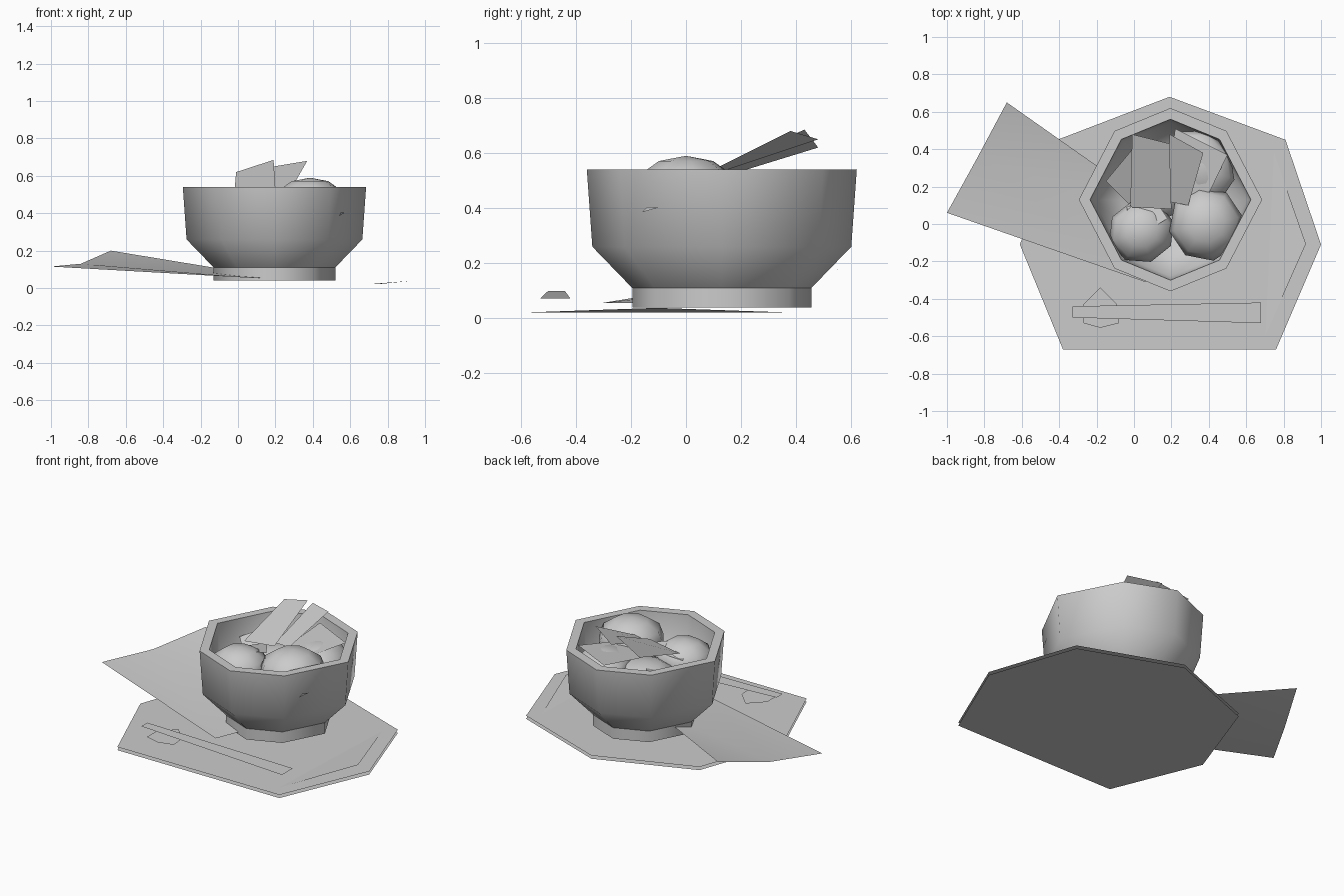
import bpy, bmesh, math
from mathutils import Vector, Euler

cube = bpy.data.objects.get("Cube")
if cube:
    bpy.data.objects.remove(cube, do_unlink=True)

grey = bpy.data.materials.new("plain grey")
grey.use_nodes = True
colour = (0.6, 0.6, 0.6, 1)
grey.diffuse_color = colour
for node in grey.node_tree.nodes:
    if node.type == 'BSDF_PRINCIPLED':
        node.inputs["Base Color"].default_value = colour
        node.inputs["Roughness"].default_value = 0.8


def finish(name, bm, smooth=None):
    mesh = bpy.data.meshes.new(name)
    bm.to_mesh(mesh)
    bm.free()
    mesh.materials.append(grey)
    obj = bpy.data.objects.new(name, mesh)
    bpy.context.collection.objects.link(obj)
    if smooth:
        bpy.ops.object.select_all(action='DESELECT')
        obj.select_set(True)
        bpy.context.view_layer.objects.active = obj
        bpy.ops.object.shade_smooth_by_angle(angle=math.radians(smooth))
    return obj


def sheet(name, points):
    """One thin flat panel, wound so that its upper side faces out."""
    bm = bmesh.new()
    face = bm.faces.new([bm.verts.new(p) for p in points])
    face.normal_update()
    if face.normal.z < 0:
        face.normal_flip()
    return finish(name, bm)


def flat(outline, z):
    return [(x, y, z) for x, y in outline]


# Bowl: rings following a slightly squashed octagon
CENTRE = Vector((0.195, 0.13, 0))
OCTAGON = [(1, 0), (0.61, 0.75), (0, 1), (-0.61, 0.75),
           (-1, 0), (-0.61, -0.75), (0, -1), (0.61, -0.75)]


def octagon_rings(name, profile, cap_end=False, smooth=60):
    bm = bmesh.new()
    rings = [[bm.verts.new(CENTRE + Vector((x * r, y * r, z))) for x, y in OCTAGON]
             for r, z in profile]
    for low, high in zip(rings, rings[1:]):
        for i in range(8):
            j = (i + 1) % 8
            bm.faces.new((low[i], low[j], high[j], high[i]))
    if cap_end:
        bm.faces.new(rings[-1])
    return finish(name, bm, smooth)


octagon_rings("bowl_foot", [(0.325, 0.04), (0.325, 0.11)])
octagon_rings("bowl", [(0.325, 0.11), (0.47, 0.26), (0.49, 0.54), (0.43, 0.54),
                       (0.41, 0.28), (0.27, 0.15)], cap_end=True)

# Tray: two seven-sided layers and an inset panel with one lifted corner
TRAY = [(-0.38, -0.67), (0.76, -0.67), (1.0, -0.11), (0.81, 0.45),
        (0.19, 0.68), (-0.41, 0.45), (-0.61, -0.11)]
bm = bmesh.new()
base = bm.faces.new([bm.verts.new(p) for p in flat(TRAY, 0)])
base.normal_flip()
finish("tray_underside", bm)
sheet("tray_top", flat(TRAY, 0.02))

inset = [Vector((0.19 + (x - 0.19) * 0.9, -0.08 + (y + 0.08) * 0.87, 0.021)) for x, y in TRAY]
inset[2].z = 0.038
bm = bmesh.new()
corners = [bm.verts.new(p) for p in inset]
bm.faces.new(corners[1:4])
bm.faces.new([corners[i] for i in (0, 1, 3, 4, 5, 6)])
finish("tray_inset", bm)

# Cloth tucked beneath the bowl, with a bent outer edge
bm = bmesh.new()
left, bend, back, inner, front = [bm.verts.new(p) for p in (
    (-1.0, 0.06, 0.115), (-0.84, 0.35, 0.13), (-0.68, 0.65, 0.2),
    (0.2, 0.03, 0.055), (0.06, -0.31, 0.055))]
bm.faces.new((left, front, bend))
bm.faces.new((bend, front, inner))
bm.faces.new((bend, inner, back))
finish("cloth", bm, 40)

# Utensil lying on its rest
sheet("utensil", [(-0.33, -0.5, 0.1), (0.68, -0.53, 0.072),
                  (0.68, -0.42, 0.072), (-0.33, -0.44, 0.1)])
sheet("utensil_rest", flat([(-0.27, -0.53), (-0.18, -0.555), (-0.08, -0.53),
                            (-0.09, -0.43), (-0.18, -0.34), (-0.27, -0.43)], 0.06))

# Small chip on the bowl wall
sheet("bowl_chip", [(0.54, -0.16, 0.385), (0.57, -0.1, 0.402), (0.55, -0.14, 0.405)])


# Food pieces inside the bowl
def lump(name, centre, size, turn=0, tilt=0):
    bm = bmesh.new()
    bmesh.ops.create_uvsphere(bm, u_segments=8, v_segments=6, radius=1)
    rotation = Euler((tilt, 0, turn)).to_matrix()
    for v in bm.verts:
        v.co = rotation @ Vector([a * s for a, s in zip(v.co, size)]) + Vector(centre)
    return finish(name, bm, 60)


lump("left_dumpling", (0.04, -0.04, 0.4), (0.18, 0.17, 0.13), 0.3)
lump("right_dumpling", (0.385, 0.0, 0.45), (0.2, 0.2, 0.14), 0.2)
lump("back_filling", (0.36, 0.31, 0.41), (0.17, 0.21, 0.1), 0.5)
lump("lower_filling", (0.14, 0.22, 0.36), (0.2, 0.2, 0.1))
sheet("back_slice", [(0.22, 0.51, 0.52), (0.5, 0.37, 0.52),
                     (0.36, 0.08, 0.48), (0.18, 0.2, 0.46)])
sheet("left_slice", [(-0.15, 0.23, 0.44), (-0.02, 0.1, 0.38),
                     (0.1, 0.25, 0.44), (0.0, 0.41, 0.5)])
# Raised fold on top of the left dumpling
sheet("left_fold", [(-0.04, 0.09, 0.46), (0.0, -0.08, 0.52),
                    (0.18, 0.03, 0.5), (0.1, 0.15, 0.5)])

# Two leaning garnish strips
sheet("left_garnish", [(-0.02, 0.09, 0.5), (0.2, 0.08, 0.53),
                       (0.19, 0.43, 0.685), (-0.01, 0.48, 0.62)])
sheet("right_garnish", [(0.18, 0.12, 0.53), (0.29, 0.1, 0.54),
                        (0.37, 0.38, 0.68), (0.19, 0.48, 0.65)])
